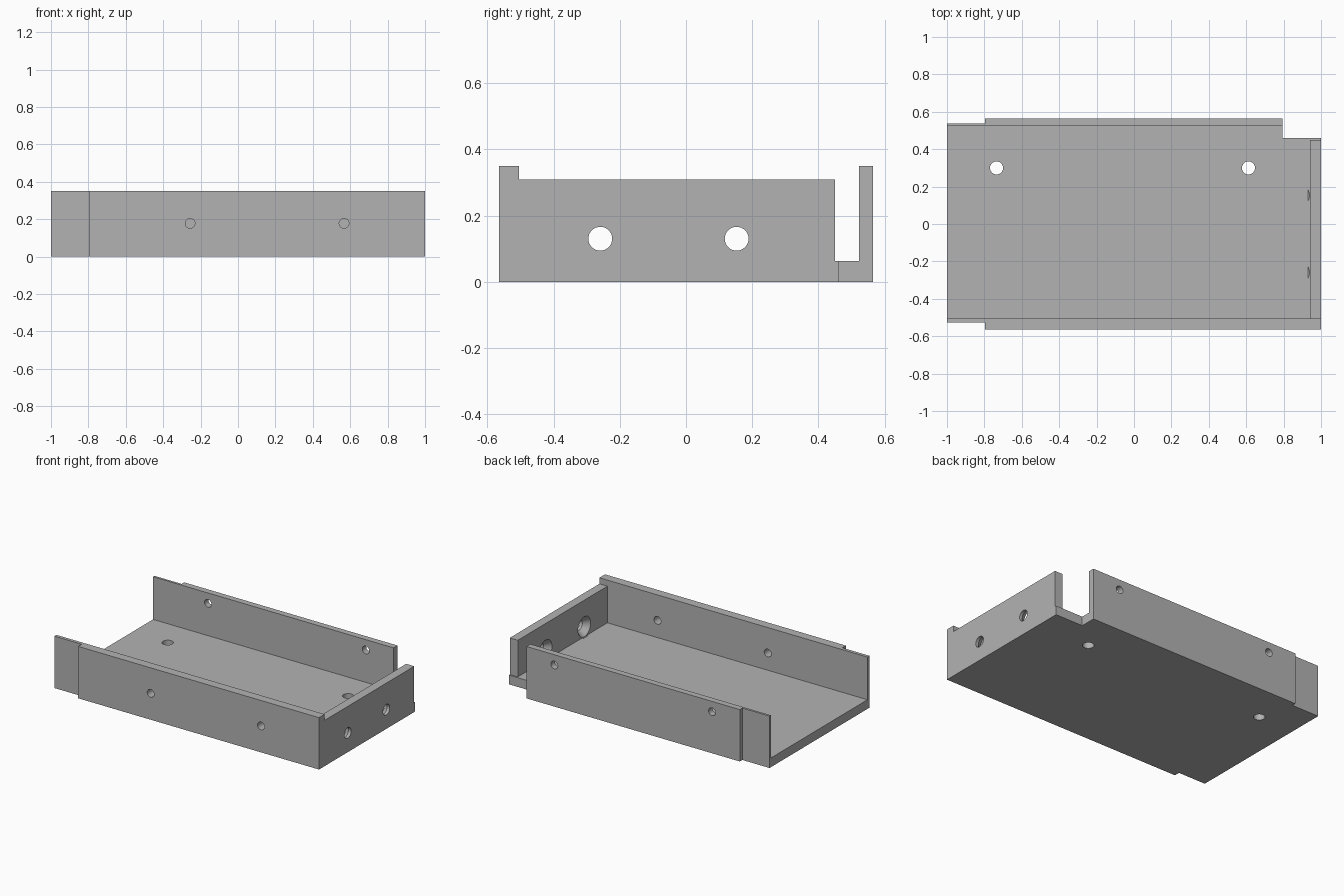
import bpy, bmesh, math
from mathutils import Matrix, Vector

cube = bpy.data.objects.get("Cube")
if cube:
    bpy.data.objects.remove(cube, do_unlink=True)

# Shared dimensions
HEIGHT, FLOOR, END_TOP = 0.35, 0.062, 0.309
FRONT_IN, BACK_IN, END_IN = -0.505, 0.523, 0.94

grey = bpy.data.materials.new("plain grey")
grey.use_nodes = True
grey.diffuse_color = (0.45, 0.45, 0.45, 1)
grey.node_tree.nodes["Principled BSDF"].inputs["Base Color"].default_value = grey.diffuse_color


def make_object(name, bm):
    bmesh.ops.recalc_face_normals(bm, faces=bm.faces)
    mesh = bpy.data.meshes.new(name)
    bm.to_mesh(mesh)
    bm.free()
    mesh.materials.append(grey)
    obj = bpy.data.objects.new(name, mesh)
    bpy.context.collection.objects.link(obj)
    return obj


def cut(target, bm):
    """Subtract a closed solid from the target and discard the cutter."""
    cutter = make_object("cutter", bm)
    cutter.hide_render = True
    mod = target.modifiers.new("cut", 'BOOLEAN')
    mod.operation, mod.solver, mod.object = 'DIFFERENCE', 'EXACT', cutter
    bpy.context.view_layer.objects.active = target
    bpy.ops.object.modifier_apply(modifier=mod.name)
    bpy.data.objects.remove(cutter, do_unlink=True)


def box(low, high):
    low, high = Vector(low), Vector(high)
    bm = bmesh.new()
    bmesh.ops.create_cube(bm, size=1, matrix=Matrix.Translation((low + high) / 2)
                          @ Matrix.Diagonal((*(high - low), 1)))
    return bm


def drill(center, axis, r1, r2, depth):
    """Round or tapered bit; r1 is the radius at the negative end of the axis."""
    turn = Vector((0, 0, 1)).rotation_difference(Vector(axis)).to_matrix().to_4x4()
    bm = bmesh.new()
    bmesh.ops.create_cone(bm, cap_ends=True, segments=32, radius1=r1, radius2=r2,
                          depth=depth, matrix=Matrix.Translation(center) @ turn)
    return bm


# Tray blank: stepped plan outline raised to the wall height
outline = [(-1, -0.527), (-0.797, -0.527), (-0.797, -0.565), (1, -0.565), (1, 0.46),
           (0.794, 0.46), (0.794, 0.565), (-0.797, 0.565), (-0.797, 0.538), (-1, 0.538)]
bm = bmesh.new()
base = bm.faces.new([bm.verts.new((x, y, 0)) for x, y in outline])
raised = bmesh.ops.extrude_face_region(bm, geom=[base])["geom"]
bmesh.ops.translate(bm, vec=(0, 0, HEIGHT),
                    verts=[v for v in raised if isinstance(v, bmesh.types.BMVert)])
tray = make_object("tray", bm)

# Open interior, lowered end wall and the gap at the back corner
cut(tray, box((-1.2, FRONT_IN, FLOOR), (END_IN, BACK_IN, 0.5)))
cut(tray, box((0.9, FRONT_IN, END_TOP), (1.2, 0.6, 0.5)))
cut(tray, box((0.9, 0.45, FLOOR), (1.2, BACK_IN, 0.5)))

# Floor, front wall and back wall screw holes
for x in (-0.735, 0.612):
    cut(tray, drill((x, 0.3, 0.03), (0, 0, 1), 0.035, 0.035, 0.15))
for x in (-0.256, 0.567):
    cut(tray, drill((x, -0.535, 0.178), (0, 1, 0), 0.026, 0.026, 0.15))
for x in (-0.59, 0.587):
    cut(tray, drill((x, 0.545, 0.28), (0, 1, 0), 0.026, 0.026, 0.15))

# End wall holes, countersunk on the inside
for y in (-0.259, 0.153):
    cut(tray, drill((0.97, y, 0.13), (1, 0, 0), 0.036, 0.036, 0.2))
    cut(tray, drill((0.955, y, 0.13), (1, 0, 0), 0.075, 0.036, 0.05))

bpy.ops.object.select_all(action='DESELECT')
tray.select_set(True)
bpy.context.view_layer.objects.active = tray
bpy.ops.object.shade_smooth_by_angle(angle=math.radians(30))
